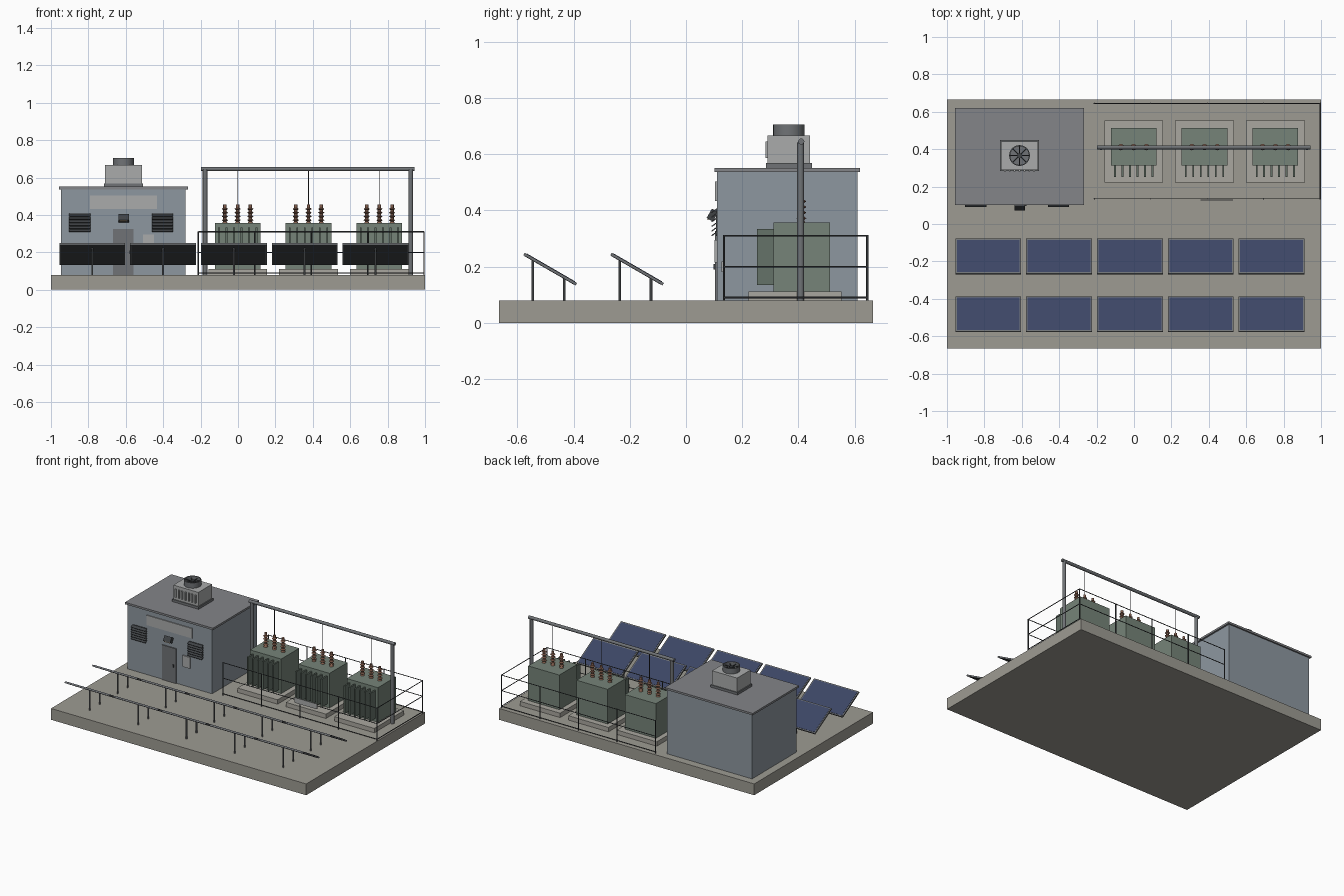
import bpy, bmesh, math
from mathutils import Vector, Matrix

if "Cube" in bpy.data.objects:
    bpy.data.objects.remove(bpy.data.objects["Cube"])


def mat(name, r, g, b):
    m = bpy.data.materials.new(name)
    m.diffuse_color = (r, g, b, 1)
    m.use_nodes = True
    m.node_tree.nodes["Principled BSDF"].inputs["Base Color"].default_value = m.diffuse_color
    return m


CONCRETE = mat("concrete", .34, .33, .29)
PAD = mat("pad_concrete", .40, .39, .35)
WALL = mat("wall_paint", .27, .31, .35)
ROOF = mat("roof_grey", .23, .235, .25)
DARK = mat("dark_metal", .05, .055, .06)
STEEL = mat("steel", .16, .17, .18)
LIGHT = mat("light_metal", .40, .41, .41)
GREEN = mat("tank_green", .18, .23, .19)
FIN = mat("fin_green", .13, .17, .14)
BROWN = mat("porcelain", .24, .12, .08)
BLUE = mat("solar_glass", .045, .06, .13)
LAMP = mat("lamp_lens", .45, .33, .2)


def finish(name, bm, material, smooth=False):
    me = bpy.data.meshes.new(name)
    bmesh.ops.recalc_face_normals(bm, faces=bm.faces)
    bm.to_mesh(me)
    bm.free()
    me.materials.append(material)
    ob = bpy.data.objects.new(name, me)
    bpy.context.collection.objects.link(ob)
    if smooth:
        bpy.ops.object.select_all(action='DESELECT')
        ob.select_set(True)
        bpy.context.view_layer.objects.active = ob
        bpy.ops.object.shade_smooth_by_angle(angle=math.radians(35))
    return ob


def add_box(bm, c, s, tilt=0):
    m = Matrix.Translation(c) @ Matrix.Rotation(tilt, 4, 'X') @ Matrix.Diagonal((*s, 1))
    bmesh.ops.create_cube(bm, size=1, matrix=m)


def box(name, x, y, z, material):
    bm = bmesh.new()
    add_box(bm, ((x[0]+x[1])/2, (y[0]+y[1])/2, (z[0]+z[1])/2),
            (x[1]-x[0], y[1]-y[0], z[1]-z[0]))
    return finish(name, bm, material)


def tilted(name, c, s, tilt, material):
    bm = bmesh.new()
    add_box(bm, c, s, tilt)
    return finish(name, bm, material)


def add_rod(bm, a, b, r, n=8):
    a, b = Vector(a), Vector(b)
    d = b - a
    m = Matrix.Translation((a+b)/2) @ d.to_track_quat('Z', 'Y').to_matrix().to_4x4()
    bmesh.ops.create_cone(bm, cap_ends=True, segments=n, radius1=r, radius2=r,
                          depth=d.length, matrix=m)


def rods(name, pairs, r, material, n=8):
    bm = bmesh.new()
    for a, b in pairs:
        add_rod(bm, a, b, r, n)
    return finish(name, bm, material, True)


def lathe(name, profile, loc, material, n=16):
    bm = bmesh.new()
    vs = [bm.verts.new((r, 0, z)) for r, z in profile]
    es = [bm.edges.new(p) for p in zip(vs, vs[1:])]
    bmesh.ops.spin(bm, geom=vs+es, cent=(0, 0, 0), axis=(0, 0, 1),
                   angle=2*math.pi, steps=n)
    bmesh.ops.remove_doubles(bm, verts=bm.verts, dist=1e-5)
    ob = finish(name, bm, material, True)
    ob.location = loc
    return ob


# Ground slab
box("base_slab", (-1, 1), (-.665, .665), (0, .08), CONCRETE)

# Control building
box("building_walls", (-.945, -.28), (.11, .61), (.08, .538), WALL)
box("building_roof", (-.957, -.268), (.102, .62), (.537, .551), ROOF)
box("blank_sign", (-.79, -.433), (.104, .112), (.433, .503), LIGHT)
box("door", (-.668, -.56), (.103, .112), (.08, .326), STEEL)
box("door_handle", (-.582, -.574), (.097, .104), (.19, .21), DARK)
box("meter_box", (-.508, -.449), (.102, .112), (.215, .295), LIGHT)
for x in (-.846, -.404):
    box("louver_back", (x-.053, x+.053), (.106, .112), (.308, .407), DARK)
    bm = bmesh.new()
    for i in range(6):
        add_box(bm, (x, .1, .316+i*.0165), (.113, .022, .004), math.radians(35))
    finish("louver_slats", bm, DARK)

# Wall lamp
tilt = math.radians(-30)
tilted("wall_lamp", (-.612, .094, .383), (.056, .026, .038), tilt, DARK)
tilted("lamp_lens", (-.612, .0845, .3775), (.044, .004, .026), tilt, LAMP)

# Rooftop ventilation unit
vx, vy = -.612, .366
box("vent_curb", (vx-.105, vx+.105), (vy-.082, vy+.082), (.55, .568), STEEL)
box("vent_housing", (vx-.098, vx+.098), (vy-.076, vy+.076), (.568, .667), LIGHT)
bm = bmesh.new()
for i in range(7):
    add_box(bm, (vx-.078+i*.026, vy-.078, .616), (.01, .012, .058))
finish("vent_fins", bm, LIGHT)
lathe("fan_shroud", [(.0, .672), (.05, .672), (.05, .705), (.056, .705), (.056, .665)],
      (vx, vy, 0), STEEL, 24)
bm = bmesh.new()
for k in range(4):
    a = k*math.pi/4
    d = Vector((math.cos(a), math.sin(a), 0))*.052
    add_box(bm, (vx, vy, .69), (.001, .001, .001))
    add_rod(bm, Vector((vx, vy, .69))-d, Vector((vx, vy, .69))+d, .003, 6)
add_rod(bm, (vx, vy, .67), (vx, vy, .697), .013, 12)
finish("fan_blades", bm, DARK)

# Transformers
for i in range(3):
    cx = -.002+.379*i
    box("transformer_pad", (cx-.157, cx+.157), (.222, .554), (.08, .111), PAD)
    box("transformer_tank", (cx-.122, cx+.122), (.312, .513), (.11, .356), GREEN)
    bm = bmesh.new()
    for k in range(6):
        add_box(bm, (cx-.1+k*.04, .283, .234), (.01, .062, .198))
    finish("radiator_fins", bm, FIN)
    # ribbed insulators
    prof = [(0, .356), (.014, .356)]
    for k in range(4):
        z = .372+k*.02
        prof += [(.009, z-.006), (.017, z), (.009, z+.006)]
    prof += [(.009, .455), (0, .455)]
    for dx in (-.068, 0, .068):
        lathe("insulator", prof, (cx+dx, .411, 0), BROWN, 12)
    rods("drop_wire", [((cx, .411, .45), (cx, .411, .642))], .002, DARK, 6)

# Overhead gantry
rods("gantry_posts", [((x, .408, .08), (x, .408, .642)) for x in (-.176, .924)],
     .0125, STEEL, 12)
rods("gantry_beam", [((-.197, .41, .645), (.944, .41, .645))], .011, STEEL, 12)

# Fence on the front, right and back
x0, x1, y0, y1 = -.212, .995, .135, .645
posts = [(x0+(x1-x0)*k/4, y) for k in range(5) for y in (y0, y1)]
rods("fence_posts", [((x, y, .032), (x, y, .312)) for x, y in posts], .004, DARK, 6)
rails = []
for z in (.09, .2, .31):
    p = [(x0, y0, z), (x1, y0, z), (x1, y1, z), (x0, y1, z)]
    rails += list(zip(p, p[1:]))
rods("fence_rails", rails, .0028, DARK, 6)
box("fence_plate", (.356, .53), (.126, .132), (.181, .218), LIGHT)

# Solar panels: two rows of five, tilted down toward the back
slope = math.radians(-30)
up = Matrix.Rotation(slope, 3, 'X') @ Vector((0, 0, 1))
for y in (-.483, -.174):
    for i in range(5):
        x = -.779+.3785*i
        c = Vector((x, y, .191))
        tilted("panel_frame", c, (.352, .215, .01), slope, STEEL)
        tilted("panel_glass", c+up*.005, (.336, .199, .003), slope, BLUE)
        tilted("panel_back", c-up*.005, (.34, .203, .002), slope, DARK)
        rods("panel_legs", [((x, y-.062, .075), (x, y-.062, .222)),
                            ((x, y+.05, .075), (x, y+.05, .158))], .005, STEEL, 8)
